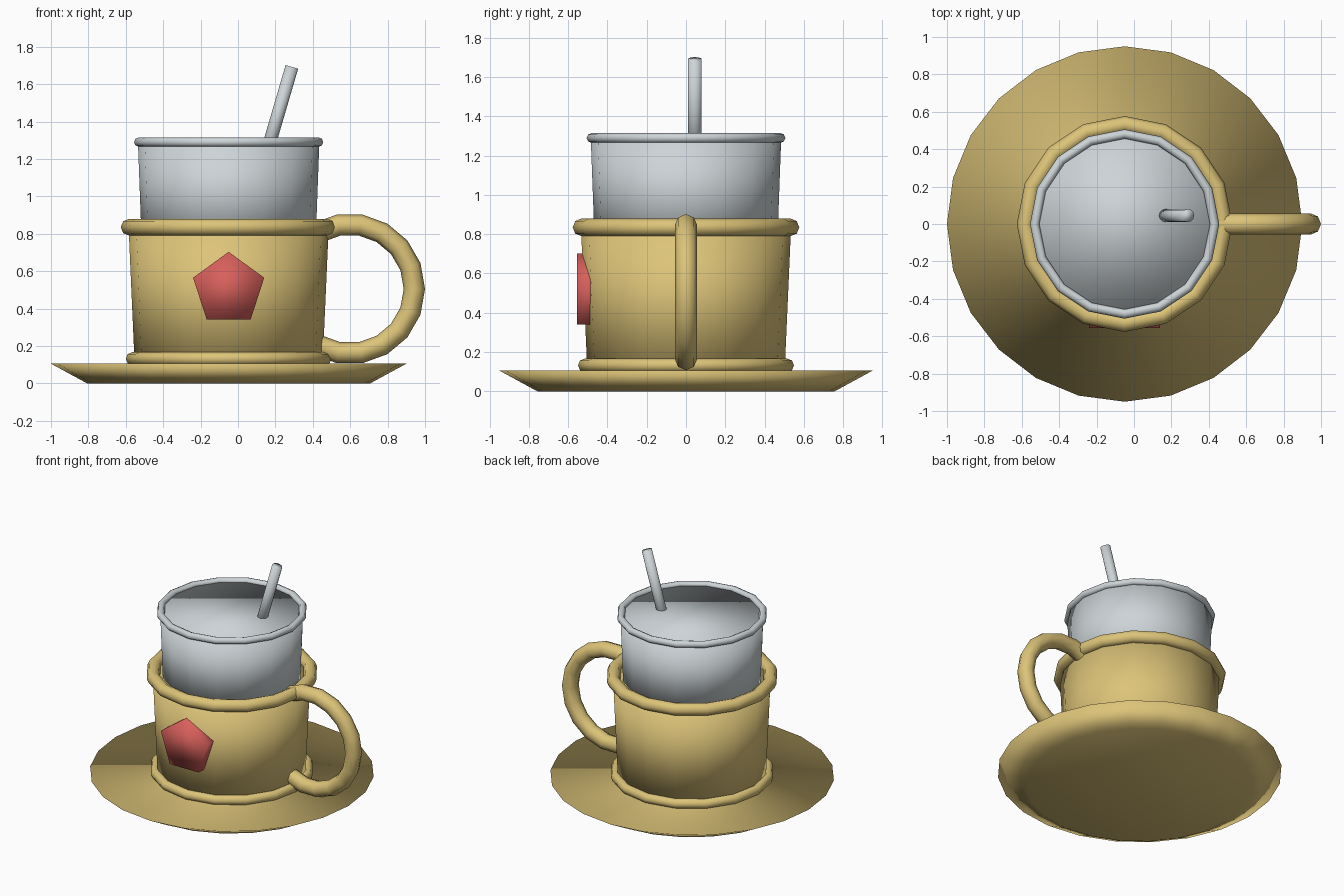
import bpy
from math import radians, sin, cos

cube = bpy.data.objects.get("Cube")
if cube:
    bpy.data.objects.remove(cube, do_unlink=True)

CX = -0.05  # axis shared by saucer, mug and tin


def material(name, rgb):
    mat = bpy.data.materials.new(name)
    mat.use_nodes = True
    color = (*rgb, 1)
    mat.diffuse_color = color
    mat.node_tree.nodes["Principled BSDF"].inputs["Base Color"].default_value = color
    return mat


gold = material("warm_gold", (0.72, 0.55, 0.19))
silver = material("pale_silver", (0.61, 0.66, 0.68))
red = material("coral_red", (0.68, 0.115, 0.105))


def finish(name, mat):
    obj = bpy.context.object
    obj.name = name
    obj.data.materials.clear()
    obj.data.materials.append(mat)
    # soft shading over the caps as well
    bpy.ops.object.shade_smooth()
    return obj


def frustum(name, mat, sides, r_low, r_high, z_low, z_high):
    bpy.ops.mesh.primitive_cone_add(
        vertices=sides, radius1=r_low, radius2=r_high, depth=z_high - z_low,
        end_fill_type='NGON', location=(CX, 0, (z_low + z_high) / 2))
    return finish(name, mat)


def ring(name, mat, major, minor, location, segments=16, rotation=(0, 0, 0)):
    bpy.ops.mesh.primitive_torus_add(
        major_radius=major, minor_radius=minor, major_segments=segments,
        minor_segments=8, location=location, rotation=rotation)
    return finish(name, mat)


# Saucer
frustum("saucer", gold, 24, 0.757, 0.95, 0, 0.105)

# Mug with rolled foot and rim, and a round handle sunk into its side
frustum("mug_body", gold, 16, 0.502, 0.535, 0.09, 0.835)
ring("mug_foot", gold, 0.515, 0.035, (CX, 0, 0.132))
ring("mug_rim", gold, 0.532, 0.045, (CX, 0, 0.835))
ring("mug_handle", gold, 0.346, 0.057, (0.597, 0, 0.505), 18, (radians(90), 0, 0))

# Inner tin standing in the mug
frustum("inner_tin", silver, 16, 0.465, 0.485, 0.75, 1.29)
ring("tin_rim", silver, 0.481, 0.025, (CX, 0, 1.29))

# Leaning straw
tilt, length = radians(16.3), 0.6
bpy.ops.mesh.primitive_cylinder_add(
    vertices=12, radius=0.035, depth=length, rotation=(0, tilt, 0),
    location=(0.288 - sin(tilt) * length / 2, 0.045, 1.692 - cos(tilt) * length / 2))
finish("straw", silver)

# Five-sided badge on the front
bpy.ops.mesh.primitive_cylinder_add(
    vertices=5, radius=0.2, depth=0.115, rotation=(radians(90), 0, 0),
    location=(CX, -0.4975, 0.503))
finish("badge", red)
